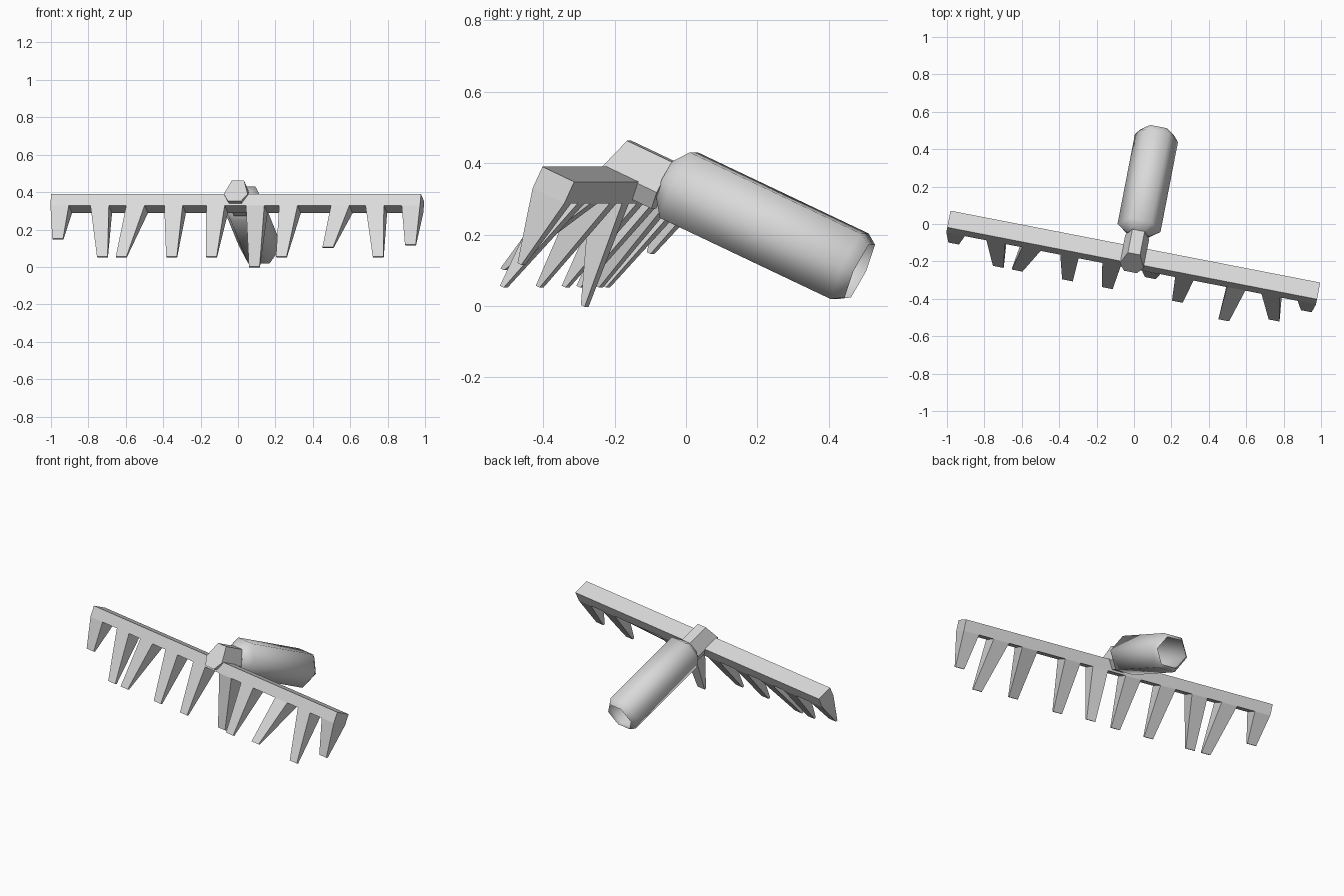
import bpy, bmesh, math
from mathutils import Matrix

cube = bpy.data.objects.get("Cube")
if cube:
    bpy.data.objects.remove(cube, do_unlink=True)

# Light grey used on the whole rake head
grey = bpy.data.materials.new("light_grey")
grey.use_nodes = True
grey.diffuse_color = (0.7, 0.7, 0.7, 1)
grey.node_tree.nodes["Principled BSDF"].inputs["Base Color"].default_value = (0.7, 0.7, 0.7, 1)

# Local frame: x along the bar, y along the socket, z away from the teeth
PLACE = (Matrix.Translation((-0.01, -0.21, 0.39))
         @ Matrix.Rotation(math.radians(-11), 4, 'Z')
         @ Matrix.Rotation(math.radians(-25), 4, 'X'))


def loft(name, rings, cap_start=True, cap_end=True, smooth=False):
    """Skin a list of matching point rings into one object."""
    bm = bmesh.new()
    loops = [[bm.verts.new(p) for p in ring] for ring in rings]
    n = len(loops[0])
    for a, b in zip(loops, loops[1:]):
        for i in range(n):
            j = (i + 1) % n
            bm.faces.new((a[i], a[j], b[j], b[i])).smooth = smooth
    if cap_start:
        bm.faces.new(loops[0][::-1])
    if cap_end:
        bm.faces.new(loops[-1])
    bmesh.ops.recalc_face_normals(bm, faces=bm.faces)
    mesh = bpy.data.meshes.new(name)
    bm.to_mesh(mesh)
    bm.free()
    mesh.transform(PLACE)
    mesh.materials.append(grey)
    obj = bpy.data.objects.new(name, mesh)
    bpy.context.collection.objects.link(obj)
    return obj


def rect(cx, width, y0, y1, z):
    h = width / 2
    return [(cx - h, y0, z), (cx + h, y0, z), (cx + h, y1, z), (cx - h, y1, z)]


def hexagon(y, r, cz=0.035):
    return [(r * math.cos(i * math.pi / 3), y, cz + r * math.sin(i * math.pi / 3))
            for i in range(6)]


# Crossbar
BAR_Z = -0.067
loft("crossbar", [rect(0, 2.014, 0, 0.1, BAR_Z), rect(0, 2.014, 0, 0.1, 0)])

# Teeth: root centre, tip centre, tip y, tip z (some are bent or worn)
teeth = [
    (-0.956, -0.957, 0.03, -0.25),
    (-0.738, -0.699, 0, -0.368),
    (-0.543, -0.596, 0, -0.368),
    (-0.336, -0.322, 0, -0.368),
    (-0.107, -0.105, 0, -0.368),
    (0.109, 0.11, 0.11, -0.376),
    (0.29, 0.276, 0, -0.368),
    (0.572, 0.539, -0.066, -0.345),
    (0.76, 0.803, 0, -0.368),
    (0.957, 0.963, 0.047, -0.276),
]
for k, (root, tip, y, z) in enumerate(teeth):
    loft(f"tooth_{k + 1}", [rect(tip, 0.058, y, y + 0.012, z),
                            rect(root, 0.1, 0, 0.1, BAR_Z)])

# Neck joining the bar to the socket
section = [(0.033, 0.088), (0.065, -0.005), (0.035, -0.055)]
section += [(-x, z) for x, z in reversed(section)]
loft("neck", [[(x, y0 + lean * z, z) for x, z in section]
              for y0, lean in ((-0.01, 0.3), (0.16, 0))])

# Hollow six-sided handle socket, open at the far end
loft("handle_socket",
     [hexagon(0.157, 0.062), hexagon(0.197, 0.117),
      hexagon(0.735, 0.117), hexagon(0.767, 0.094)],
     cap_end=False, smooth=True)
